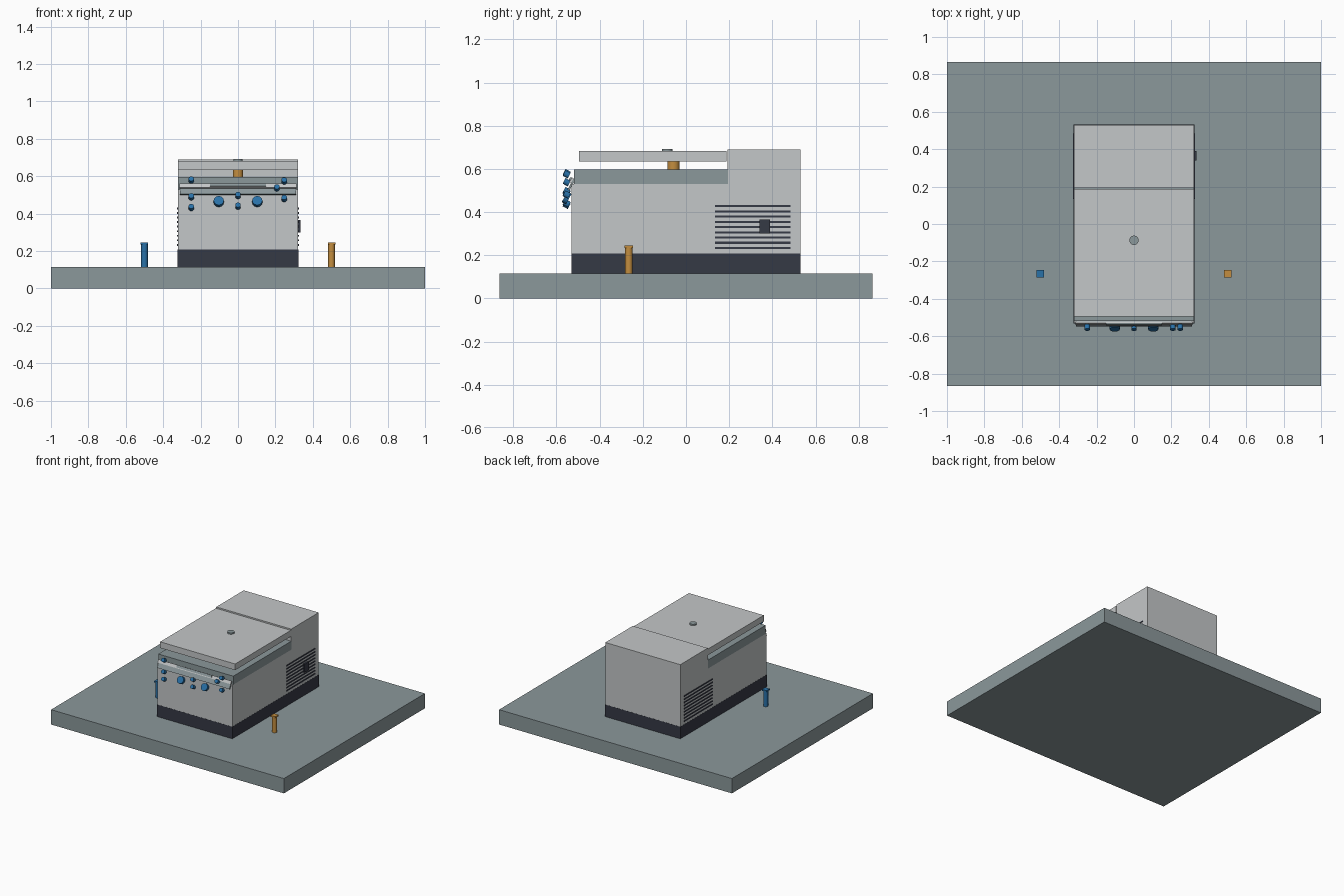
import bpy
import math

if "Cube" in bpy.data.objects:
    bpy.data.objects.remove(bpy.data.objects["Cube"])


def material(name, rgb):
    m = bpy.data.materials.new(name)
    m.diffuse_color = (*rgb, 1)
    m.use_nodes = True
    m.node_tree.nodes["Principled BSDF"].inputs["Base Color"].default_value = m.diffuse_color
    return m


SLATE = material("slate_grey", (0.258, 0.314, 0.328))
LIGHT = material("light_grey", (0.552, 0.571, 0.578))
DARK = material("dark_navy", (0.036, 0.041, 0.060))
BLUE = material("blue", (0.022, 0.165, 0.39))
BRASS = material("amber", (0.55, 0.27, 0.05))


def finish(name, mat):
    ob = bpy.context.object
    ob.name = name
    ob.data.materials.append(mat)
    return ob


def box(name, mat, x, y, z, tilt=0):
    """Box from (min, max) ranges, optionally tilted about x."""
    mid = [(a + b) / 2 for a, b in (x, y, z)]
    bpy.ops.mesh.primitive_cube_add(size=1, location=mid, rotation=(tilt, 0, 0))
    ob = finish(name, mat)
    ob.scale = [b - a for a, b in (x, y, z)]
    return ob


def cyl(name, mat, centre, r, depth, tilt=0, sides=24):
    bpy.ops.mesh.primitive_cylinder_add(vertices=sides, radius=r, depth=depth,
                                        location=centre, rotation=(tilt, 0, 0))
    ob = finish(name, mat)
    bpy.ops.object.shade_smooth_by_angle(angle=math.radians(35))
    return ob


# Floor slab
box("floor_slab", SLATE, (-1, 1), (-0.865, 0.865), (0, 0.115))

# Main cabinet, plinth, rim and rear tower
W = 0.322
box("plinth", DARK, (-W - 0.001, W + 0.001), (-0.531, 0.531), (0.115, 0.208))
box("cabinet", LIGHT, (-W, W), (-0.53, 0.53), (0.208, 0.53))
box("rim_band", SLATE, (-W, W), (-0.518, 0.195), (0.53, 0.596))
box("rear_tower", LIGHT, (-W, W), (0.193, 0.53), (0.53, 0.69))

# Raised lid with its hub and top button
box("lid", LIGHT, (-W, W), (-0.495, 0.188), (0.634, 0.682))
cyl("lid_hub", BRASS, (0, -0.058, 0.612), 0.028, 0.044)
cyl("lid_button", SLATE, (0, -0.087, 0.686), 0.025, 0.014)

# Tilted control panel on the front
SLOPE = math.radians(-28)
box("control_panel", SLATE, (-0.31, 0.31), (-0.536, -0.526), (0.498, 0.556), SLOPE)
box("panel_strip", LIGHT, (-0.314, 0.314), (-0.535, -0.525), (0.536, 0.560), SLOPE)
box("panel_slot", SLATE, (-0.15, 0.15), (-0.540, -0.532), (0.545, 0.561), SLOPE)

# Small and large front knobs
AXIS = math.radians(62)
SMALL = [(-0.25, 0.580), (-0.25, 0.490), (-0.25, 0.433), (0, 0.497), (0, 0.440),
         (0.208, 0.538), (0.247, 0.575), (0.247, 0.481)]
for x, z in SMALL:
    cyl("small_knob", BLUE, (x, -0.553, z), 0.0145, 0.027, AXIS, 16)
for x in (-0.103, 0.103):
    cyl("large_knob", BLUE, (x, -0.553, 0.465), 0.027, 0.022, AXIS)

# Vent slats on both sides
for side in (-1, 1):
    for i in range(9):
        z = 0.233 + i * 0.0243
        xs = sorted((side * (W - 0.004), side * (W + 0.003)))
        box("vent_slat", DARK, xs, (0.135, 0.485), (z - 0.005, z + 0.005))

# Power switch on the right
box("power_switch", DARK, (W, 0.335), (0.34, 0.39), (0.30, 0.365))

# Free-standing posts with square caps
for name, mat, x in (("left_post", BLUE, -0.5), ("right_post", BRASS, 0.5)):
    y = -0.265
    cyl(name, mat, (x, y, 0.175), 0.0175, 0.12, sides=16)
    box(name + "_cap", mat, (x - 0.02, x + 0.02), (y - 0.02, y + 0.02), (0.234, 0.245))
